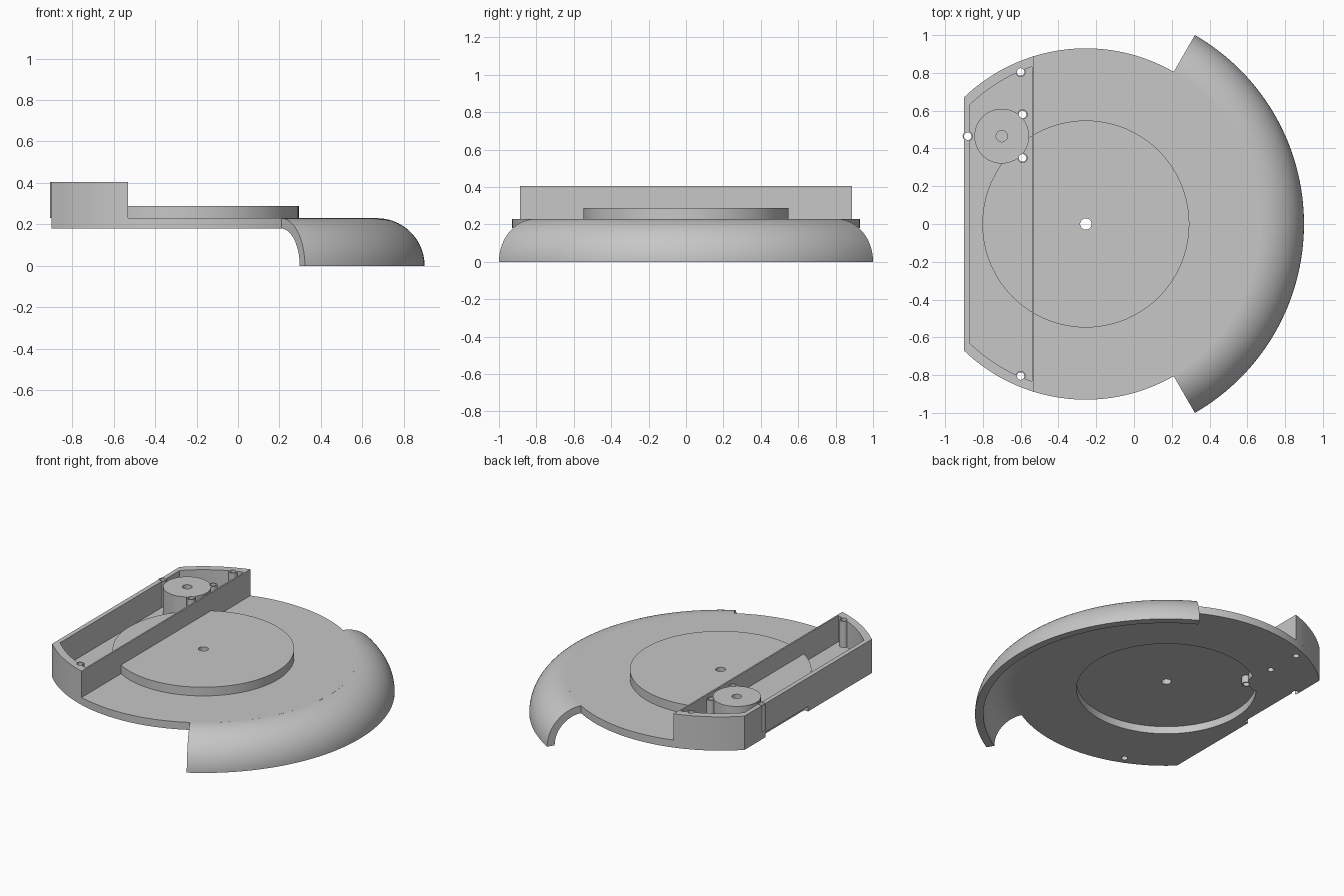
import bpy, bmesh
from math import acos, cos, sin, pi, radians

if "Cube" in bpy.data.objects:
    bpy.data.objects.remove(bpy.data.objects["Cube"])

grey = bpy.data.materials.new("plain grey")
grey.use_nodes = True
grey.diffuse_color = (0.57, 0.57, 0.57, 1)
grey.node_tree.nodes["Principled BSDF"].inputs["Base Color"].default_value = (0.57, 0.57, 0.57, 1)

CX = -0.255                          # axis of the round plate
R = 0.93
BOTTOM, DECK, TOP = 0.18, 0.23, 0.405
BACK = -0.9


def make(name, bm):
    bmesh.ops.recalc_face_normals(bm, faces=bm.faces)
    mesh = bpy.data.meshes.new(name)
    bm.to_mesh(mesh)
    bm.free()
    mesh.materials.append(grey)
    ob = bpy.data.objects.new(name, mesh)
    bpy.context.collection.objects.link(ob)
    return ob


def add_prism(bm, outline, z0, z1):
    low = [bm.verts.new((x, y, z0)) for x, y in outline]
    high = [bm.verts.new((x, y, z1)) for x, y in outline]
    bm.faces.new(low[::-1])
    bm.faces.new(high)
    for i in range(len(low)):
        j = (i + 1) % len(low)
        bm.faces.new((low[i], low[j], high[j], high[i]))


def prism(name, outline, z0, z1):
    bm = bmesh.new()
    add_prism(bm, outline, z0, z1)
    return make(name, bm)


def arc(x, y, r, a0, a1, n):
    return [(x + r * cos(a0 + (a1 - a0) * i / n), y + r * sin(a0 + (a1 - a0) * i / n))
            for i in range(n + 1)]


def circle(x, y, r, n=32):
    return arc(x, y, r, 0, 2 * pi, n)[:-1]


def slice_outline(x0, x1, r, n=16):
    """Part of the round plate lying between two straight cuts."""
    side = arc(CX, 0, r, acos((x1 - CX) / r), acos((x0 - CX) / r), n)
    return side + [(x, -y) for x, y in reversed(side)]


def finish(ob, cutters=()):
    bpy.ops.object.select_all(action='DESELECT')
    ob.select_set(True)
    bpy.context.view_layer.objects.active = ob
    for c in cutters:
        mod = ob.modifiers.new("cut", 'BOOLEAN')
        mod.operation = 'DIFFERENCE'
        mod.solver = 'EXACT'
        mod.object = c
        bpy.ops.object.modifier_apply(modifier=mod.name)
    bpy.ops.object.shade_smooth_by_angle(angle=radians(30))


# Cutters: screw holes, spindle hole, blind shaft hole, underside recess, cable notch
MOTOR = (-0.70, 0.465)
motor_screws = [(-0.59, 0.58), (-0.59, 0.35)]
back_screw = (-0.88, 0.465)
corner_screws = [(-0.60, 0.805), (-0.60, -0.805)]
bm = bmesh.new()
for x, y in motor_screws + corner_screws + [back_screw]:
    add_prism(bm, circle(x, y, 0.02, 20), 0, 0.6)
add_prism(bm, circle(CX, 0, 0.03), 0, 0.6)
add_prism(bm, circle(*MOTOR, 0.03), 0.3, 0.6)
holes = make("hole_cutter", bm)
recess = prism("recess_cutter", circle(CX, 0, 0.543, 96), 0, 0.6)
notch = prism("notch_cutter", [(-1, 0), (-0.87, 0), (-0.87, 0.45), (-1, 0.45)], 0.1, 0.213)
cutters = (holes, recess, notch)
for c in cutters:
    c.hide_render = True

# Round base plate with a straight back edge
edge = acos((BACK - CX) / R)
plate = prism("base_plate", arc(CX, 0, R, -edge, edge, 128), BOTTOM, DECK)
finish(plate, (recess, holes, notch))

# Raised round platform over the recess
platform = prism("raised_platform", circle(CX, 0, 0.548, 96), DECK - 0.001, 0.288)
finish(platform, (holes,))

# Curved skirt around the front third of the plate
profile = arc(0.925, 0, 0.23, 0, pi / 2, 20) + arc(0.925, 0, 0.18, pi / 2, 0, 20)
bm = bmesh.new()
STEPS = 64
rings = []
for i in range(STEPS + 1):
    a = radians(-60 + 120 * i / STEPS)
    rings.append([bm.verts.new((CX + r * cos(a), r * sin(a), z)) for r, z in profile])
for p, q in zip(rings, rings[1:]):
    for i in range(len(p)):
        j = (i + 1) % len(p)
        bm.faces.new((p[i], p[j], q[j], q[i]))
bm.faces.new(rings[0])
bm.faces.new(rings[-1][::-1])
finish(make("curved_skirt", bm))

# Open box wall: outer and inner outlines joined as a ring
outer = slice_outline(BACK, -0.53, R)
inner = slice_outline(-0.87, -0.54, 0.88)
bm = bmesh.new()
loops = [[bm.verts.new((x, y, z)) for x, y in line]
         for line, z in ((outer, DECK), (outer, TOP), (inner, TOP), (inner, DECK))]
for k in range(4):
    p, q = loops[k], loops[(k + 1) % 4]
    for i in range(len(p)):
        j = (i + 1) % len(p)
        bm.faces.new((p[i], p[j], q[j], q[i]))
finish(make("box_wall", bm), (holes,))

# Motor drum and screw posts
finish(prism("motor_drum", circle(*MOTOR, 0.145, 64), BOTTOM, TOP), (holes,))
for i, (x, y) in enumerate(motor_screws):
    finish(prism(f"motor_post_{i + 1}", circle(x, y, 0.027, 24), BOTTOM, TOP), (holes,))
for i, (x, y) in enumerate(corner_screws + [back_screw]):
    finish(prism(f"wall_post_{i + 1}", circle(x, y, 0.027, 24), DECK, TOP), (holes,))

for c in cutters:
    bpy.data.objects.remove(c)
